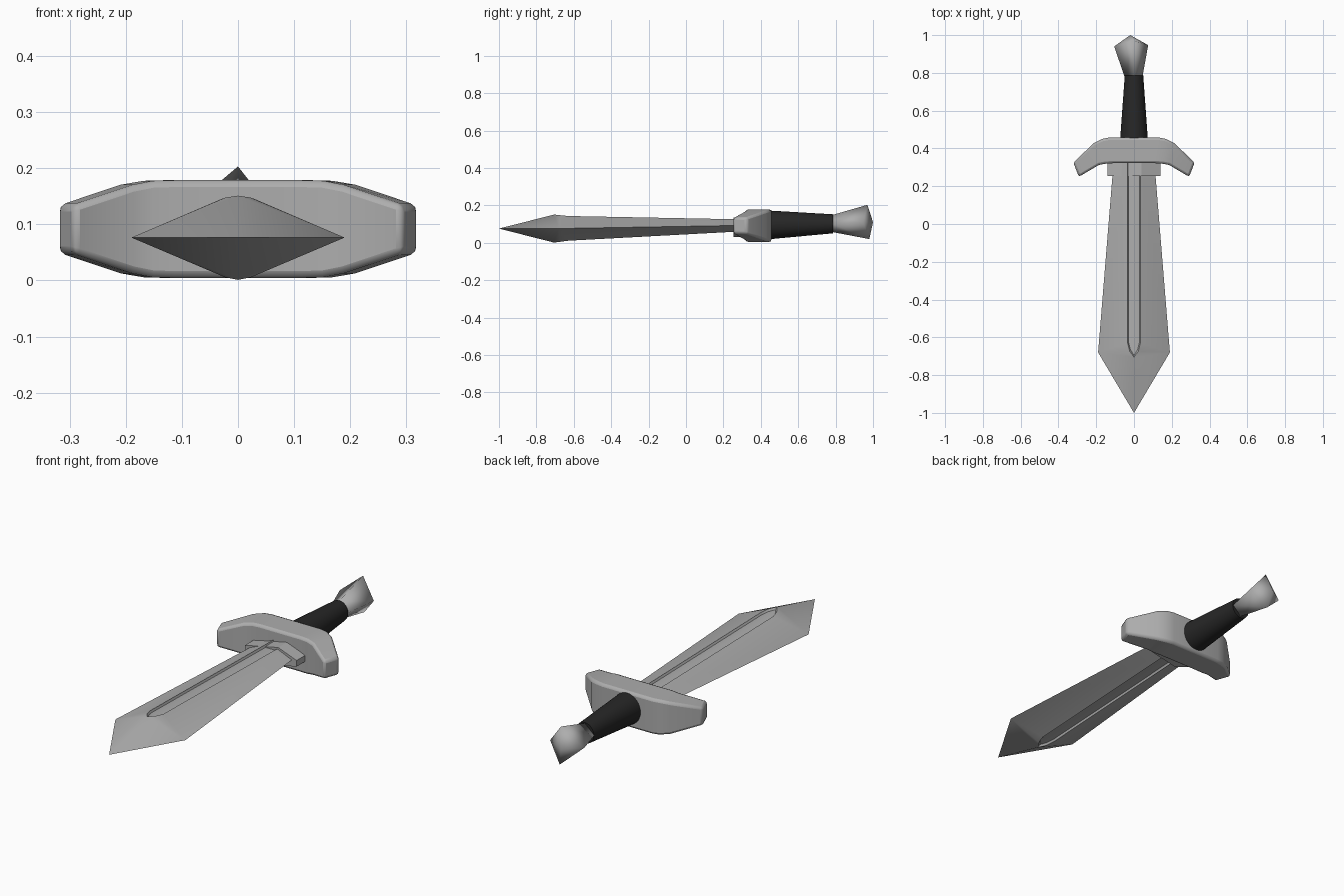
import bpy, bmesh, math
from mathutils import Vector

if "Cube" in bpy.data.objects:
    bpy.data.objects.remove(bpy.data.objects["Cube"])


def material(name, v):
    m = bpy.data.materials.new(name)
    m.diffuse_color = (v, v, v, 1)
    m.use_nodes = True
    m.node_tree.nodes["Principled BSDF"].inputs["Base Color"].default_value = m.diffuse_color
    return m


steel = material("steel", 0.42)
leather = material("dark_leather", 0.02)


def mid(y):
    # height of the slightly tilted centre line
    return 0.076 + 0.0172 * max(0.0, y + 0.7)


def finish(name, bm, mat, bevel=0.0, smooth=None):
    bmesh.ops.remove_doubles(bm, verts=bm.verts, dist=0.0004)
    bmesh.ops.recalc_face_normals(bm, faces=bm.faces)
    me = bpy.data.meshes.new(name)
    bm.to_mesh(me)
    bm.free()
    me.materials.append(mat)
    ob = bpy.data.objects.new(name, me)
    bpy.context.collection.objects.link(ob)
    if bevel:
        m = ob.modifiers.new("bevel", 'BEVEL')
        m.width, m.segments, m.limit_method = bevel, 2, 'ANGLE'
        m.angle_limit = math.radians(40)
    bpy.context.view_layer.objects.active = ob
    ob.select_set(True)
    if smooth:
        bpy.ops.object.shade_smooth_by_angle(angle=math.radians(smooth))
    ob.select_set(False)
    return ob


def loft(bm, rings):
    # skin between rings of equal length, capping both ends
    vs = [[bm.verts.new(p) for p in r] for r in rings]
    n = len(vs[0])
    for a, b in zip(vs, vs[1:]):
        for i in range(n):
            j = (i + 1) % n
            bm.faces.new((a[i], a[j], b[j], b[i]))
    bm.faces.new(vs[0])
    return bm.faces.new(vs[-1])


# blade: one quarter (x, y, height above centre), mirrored in x and z
d = 0.01
tip, shoulder, back = (0, -1, 0), (0.19, -0.68, 0), (0.108, 0.33, 0)
peak, r1, r2, r3 = (0, -0.705, 0.075), (0.023, -0.673, 0.071), (0.034, -0.63, 0.066), (0.034, 0.33, 0.031)
f0, f1, f2, f3 = (0, -0.695, 0.075 - d), (0.019, -0.665, 0.071 - d), (0.029, -0.625, 0.066 - d), (0.029, 0.33, 0.031 - d)
fm = (0, 0.33, 0.031 - d)
quarter = [(tip, shoulder, peak), (shoulder, r1, peak), (shoulder, r2, r1),
           (shoulder, back, r3, r2),
           (peak, r1, f1, f0), (r1, r2, f2, f1), (r2, r3, f3, f2),
           (f0, f1, f2, f3, fm), (back, r3, f3, fm, (0, 0.33, 0))]
bm = bmesh.new()
for sx in (-1, 1):
    for sz in (-1, 1):
        for face in quarter:
            bm.faces.new([bm.verts.new((sx * x, y, mid(y) + sz * h)) for x, y, h in face])
finish("blade", bm, steel, 0, 50)

# collar between blade and guard
half = [(0.14, -0.015), (0.14, 0.015), (0.04, 0.052)]
outline = half + [(-x, -z) for x, z in half]
bm = bmesh.new()
loft(bm, [[(x, y, 0.082 + z) for x, z in outline] for y in (0.255, 0.36)])
finish("collar", bm, steel)

# guard: stations of front x, front y, back x, back y, half height
side = [(0.11, 0.322, 0.135, 0.457, 0.087), (0.15, 0.319, 0.17, 0.45, 0.086),
        (0.185, 0.313, 0.212, 0.429, 0.079), (0.292, 0.25, 0.321, 0.325, 0.043)]
stations = [(-a, b, -c, e, h) for a, b, c, e, h in reversed(side)] + side
zc = 0.0915
bm = bmesh.new()
loft(bm, [[(fx, fy, zc - h), (fx, fy, zc + h), (bx, by, zc + h), (bx, by, zc - h)]
          for fx, fy, bx, by, h in stations])
finish("guard", bm, steel, 0.012, 35)

# dark tapered grip
angles = [t * math.tau / 32 for t in range(32)]
bm = bmesh.new()
loft(bm, [[(r * math.cos(t), y, mid(y) + 1.04 * r * math.sin(t)) for t in angles]
          for y, r in ((0.44, 0.074), (0.785, 0.049))])
finish("grip", bm, leather, 0, 40)

# faceted pommel, slightly lopsided, with a pointed end
base = [(-0.05, 0.78, 0.102), (0, 0.78, 0.148), (0.045, 0.78, 0.102), (0, 0.78, 0.058)]
flare = [(-0.105, 0.94, 0.115), (0, 0.97, 0.203), (0.075, 0.947, 0.108), (0, 0.98, 0.02)]
bm = bmesh.new()
end = loft(bm, [base, flare])
apex = bmesh.ops.poke(bm, faces=[end])["verts"][0]
apex.co = Vector((-0.02, 1.0, 0.11))
finish("pommel", bm, steel, 0, 88)
